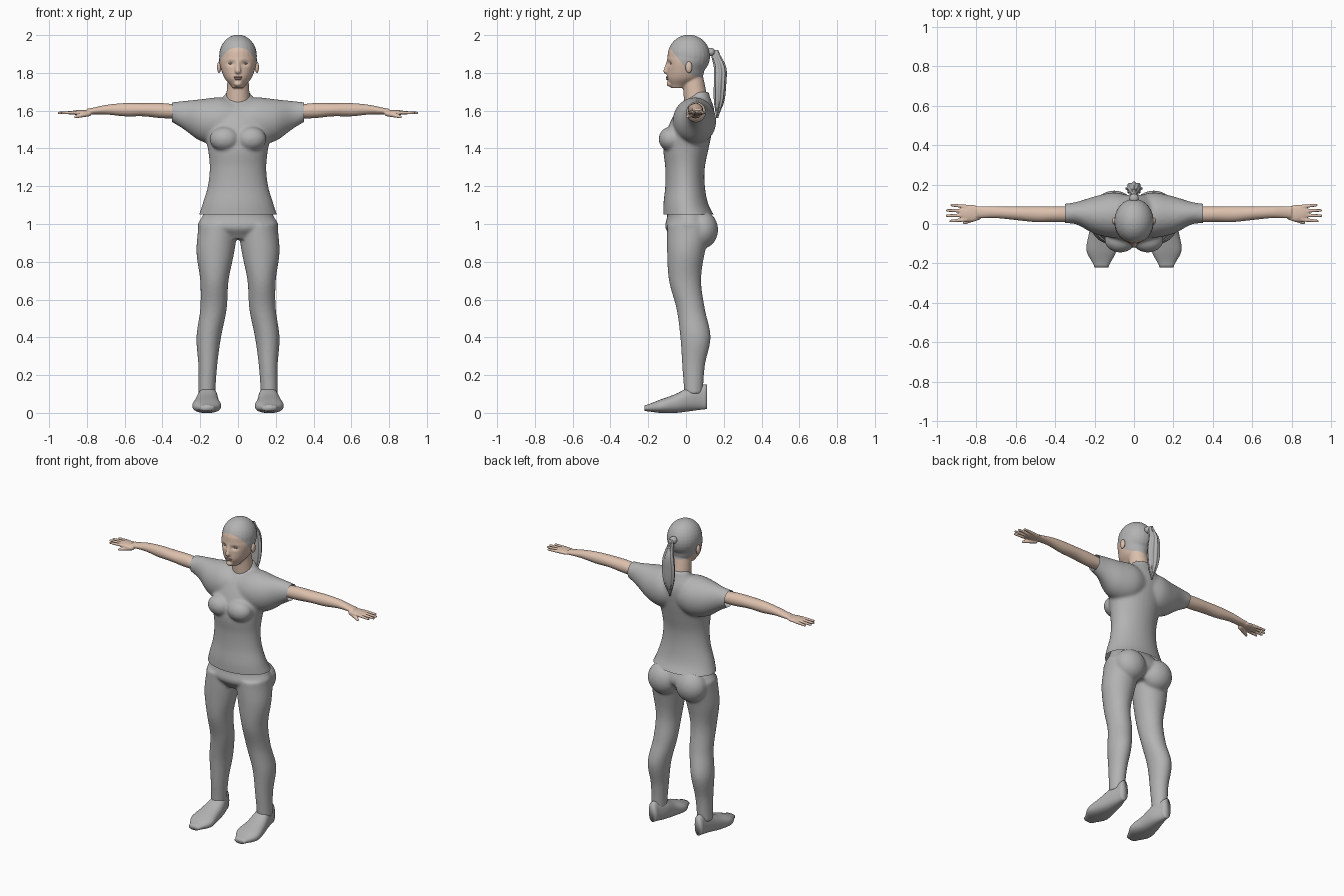
import bpy, bmesh, math
from mathutils import Matrix, Vector

cube = bpy.data.objects.get("Cube")
if cube:
    bpy.data.objects.remove(cube)


def material(name, color):
    mat = bpy.data.materials.new(name)
    mat.use_nodes = True
    mat.diffuse_color = color + (1,)
    bsdf = next(node for node in mat.node_tree.nodes if node.type == "BSDF_PRINCIPLED")
    bsdf.inputs["Base Color"].default_value = color + (1,)
    return mat


GREY = material("plain grey", (.45, .45, .45))
SKIN = material("skin", (.72, .53, .42))
LIP = material("lip", (.56, .35, .29))
SIDES = {"left": 1, "right": -1}
ARM_HEIGHT = 1.6


def spline(points, index, t):
    """Catmull-Rom interpolation inside one segment of a list of tuples."""
    last = len(points) - 1
    near = [points[max(0, min(last, index + k))] for k in (-1, 0, 1, 2)]
    return [q + .5 * t * (r - o + t * (2 * o - 5 * q + 4 * r - s + t * (3 * (q - r) + s - o)))
            for o, q, r, s in zip(*near)]


def loft(bm, axis, start, end, rings, side=1, power=1, segments=32, ripple=0, steps=6):
    """Closed skin over evenly spaced rings, each (low, high, low, high)
    or, when symmetric, (half width, low, high)."""
    u, v = [k for k in range(3) if k != axis]
    rings = [(-ring[0],) + ring if len(ring) == 3 else ring for ring in rings]
    spans = len(rings) - 1
    count = spans * steps
    loops = []
    for i in range(count + 1):
        index = min(i // steps, spans - 1)
        low_u, high_u, low_v, high_v = spline(rings, index, i / steps - index)
        loop = []
        for j in range(segments):
            angle = math.tau * j / segments
            c, s = math.cos(angle), math.sin(angle)
            radius = .5 + ripple * math.cos(8 * angle)
            co = Vector()
            co[axis] = start + (end - start) * i / count
            co[u] = (low_u + high_u) / 2 + (high_u - low_u) * radius * math.copysign(abs(c) ** power, c)
            co[v] = (low_v + high_v) / 2 + (high_v - low_v) * radius * math.copysign(abs(s) ** power, s)
            co.x *= side
            loop.append(bm.verts.new(co))
        loops.append(loop)
    for a, b in zip(loops, loops[1:]):
        for j in range(segments):
            bm.faces.new((a[j - 1], a[j], b[j], b[j - 1]))
    bm.faces.new(loops[0])
    bm.faces.new(loops[-1])


def ball(bm, centre, radii):
    bmesh.ops.create_uvsphere(bm, u_segments=24, v_segments=16, radius=1,
                              matrix=Matrix.Translation(centre) @ Matrix.Diagonal(radii + (1,)))


def limb(bm, start, end, start_radius, end_radius):
    """Tapered bar with rounded ends."""
    a, b = Vector(start), Vector(end)
    turn = (b - a).to_track_quat("Z", "Y").to_matrix().to_4x4()
    bmesh.ops.create_cone(bm, cap_ends=True, segments=24, radius1=start_radius, radius2=end_radius,
                          depth=(b - a).length, matrix=Matrix.Translation((a + b) / 2) @ turn)
    ball(bm, a, (start_radius,) * 3)
    ball(bm, b, (end_radius,) * 3)


def finish(name, bm, mats, voxel=0, smooth=0):
    """Make an object; optionally fuse its pieces into one soft surface."""
    bmesh.ops.recalc_face_normals(bm, faces=bm.faces)
    mesh = bpy.data.meshes.new(name)
    bm.to_mesh(mesh)
    bm.free()
    ob = bpy.data.objects.new(name, mesh)
    bpy.context.scene.collection.objects.link(ob)
    if voxel:
        fuse = ob.modifiers.new("fuse", "REMESH")
        fuse.mode = "VOXEL"
        fuse.voxel_size = voxel
        soft = ob.modifiers.new("soften", "SMOOTH")
        soft.factor, soft.iterations = .5, smooth
        depsgraph = bpy.context.evaluated_depsgraph_get()
        baked = bpy.data.meshes.new_from_object(ob.evaluated_get(depsgraph))
        ob.modifiers.clear()
        ob.data = baked
    ob.data.materials.clear()
    for mat in mats:
        ob.data.materials.append(mat)
    ob.data.shade_smooth()
    return ob


def slice_mesh(ob, planes, clear):
    bm = bmesh.new()
    bm.from_mesh(ob.data)
    for point, normal in planes:
        bmesh.ops.bisect_plane(bm, geom=bm.verts[:] + bm.edges[:] + bm.faces[:],
                               plane_co=point, plane_no=normal, clear_outer=clear)
    bm.to_mesh(ob.data)
    bm.free()


def around_arm(rings):
    """Turn (front, back, below, above) into rings at arm height."""
    return [(front, back, ARM_HEIGHT - below, ARM_HEIGHT + above) for front, back, below, above in rings]


# Shirt: torso, bust and short sleeves, cut open at hem and cuffs
bm = bmesh.new()
loft(bm, 2, 1, 1.7, [(.22, -.12, .17), (.19, -.12, .12), (.16, -.11, .1), (.15, -.11, .1),
                     (.16, -.12, .12), (.18, -.1, .14), (.15, -.05, .15), (.06, .03, .12)])
for side in SIDES.values():
    ball(bm, (side * .07, -.08, 1.45), (.08, .065, .065))
    loft(bm, 0, 0, .4, around_arm([(-.06, .14, .15, .05), (-.07, .16, .18, .07), (-.05, .14, .16, .06),
                                   (0, .11, .09, .05), (0, .1, .04, .04)]), side)
shirt = finish("shirt", bm, [GREY], .008, 8)
slice_mesh(shirt, [((0, 0, 1.05), (0, 0, -1)), ((.35, 0, 0), (1, 0, 0)), ((-.35, 0, 0), (-1, 0, 0))], True)

# Trousers: pelvis, seat and both legs
bm = bmesh.new()
loft(bm, 2, .92, 1.1, [(.1, -.07, .09), (.21, -.11, .14), (.19, -.1, .13), (.16, -.1, .09)])
for side in SIDES.values():
    ball(bm, (side * .1, .085, .97), (.1, .085, .1))
    loft(bm, 2, .1, 1, [(.12, .21, -.01, .09), (.11, .21, -.02, .1), (.09, .22, -.03, .13),
                        (.06, .2, -.05, .1), (.05, .2, -.09, .08), (.02, .22, -.1, .1),
                        (0, .21, -.1, .14)], side)
finish("trousers", bm, [GREY], .008, 6)

for label, side in SIDES.items():
    # Shoe
    bm = bmesh.new()
    loft(bm, 1, .11, -.22, [(.14, .19, .02, .15), (.11, .21, .01, .14), (.1, .23, 0, .1),
                            (.09, .24, 0, .07), (.13, .2, .01, .04)], side, power=.85)
    finish(label + "_shoe", bm, [GREY])

    # Arm, palm, fingers and thumb
    bm = bmesh.new()
    loft(bm, 0, .3, .8, around_arm([(.01, .09, .04, .03), (.01, .09, .04, .04), (.01, .09, .03, .04),
                                    (.02, .09, .03, .04), (.03, .09, .02, .03), (.03, .09, .02, .01)]), side)
    ball(bm, (side * .83, .055, 1.59), (.06, .043, .014))
    for i in range(4):
        tip = .95 - .01 * (i - 1.4) ** 2
        limb(bm, (side * .85, .022 + .022 * i, 1.59), (side * tip, .015 + .027 * i, 1.588), .01, .007)
    limb(bm, (side * .79, .035, 1.585), (side * .86, .006, 1.567), .015, .008)
    finish(label + "_arm", bm, [SKIN], .0035, 4)

    # Ear and eye
    bm = bmesh.new()
    ball(bm, (side * .1, .015, 1.83), (.011, .018, .03))
    finish(label + "_ear", bm, [SKIN])
    bm = bmesh.new()
    ball(bm, (side * .036, -.073, 1.85), (.015, .012, .007))
    finish(label + "_eye", bm, [GREY])

# Head: skull, face, neck, nose and chin
bm = bmesh.new()
ball(bm, (0, .015, 1.89), (.1, .113, .112))
loft(bm, 2, 1.72, 1.92, [(.03, -.08, 0), (.07, -.1, .08), (.09, -.1, .1), (.1, -.1, .12), (.09, -.09, .1)])
limb(bm, (0, .06, 1.6), (0, .035, 1.78), .067, .055)
limb(bm, (0, -.095, 1.86), (0, -.104, 1.81), .008, .016)
ball(bm, (0, -.083, 1.742), (.022, .02, .016))
head = finish("head", bm, [SKIN, GREY], .005, 4)
for vert in head.data.vertices:  # press in the eye sockets
    if vert.co.y < 0:
        distance = ((abs(vert.co.x) - .037) / .02) ** 2 + ((vert.co.z - 1.85) / .013) ** 2
        vert.co.y += .011 * math.exp(-distance)

# Hair drawn back over the skull, split along the hairline and the nape
hair_planes = [(Vector((0, -.09, 1.937)), Vector((0, .15, .12))), (Vector((0, .03, 1.79)), Vector((0, .3, 1)))]
slice_mesh(head, hair_planes, False)
for face in head.data.polygons:
    face.material_index = all((face.center - point).dot(normal) > 0 for point, normal in hair_planes)

# Lips
bm = bmesh.new()
ball(bm, (0, -.098, 1.777), (.024, .008, .005))
ball(bm, (0, -.097, 1.768), (.02, .009, .006))
finish("lips", bm, [LIP])

# Ponytail with its tie
bm = bmesh.new()
loft(bm, 2, 1.92, 1.56, [(.01, .13, .17), (.03, .15, .21), (.04, .15, .21), (.03, .15, .2), (0.003, .16, .17)],
     segments=64, ripple=.05)
finish("ponytail", bm, [GREY])
bm = bmesh.new()
ball(bm, (0, .13, 1.91), (.024, .025, .022))
finish("hair_tie", bm, [GREY])
